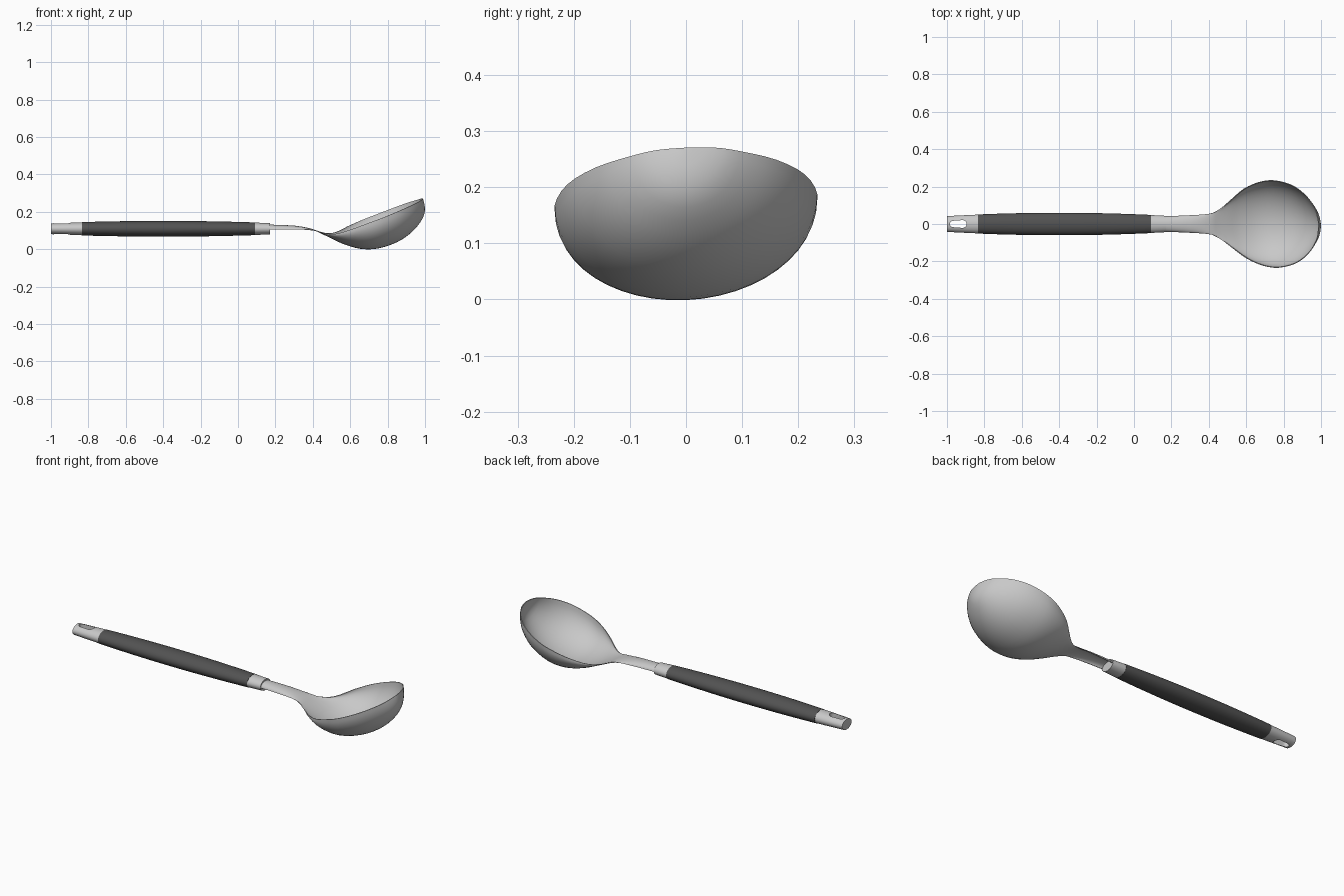
import bpy, bmesh, math

cube = bpy.data.objects.get("Cube")
if cube:
    bpy.data.objects.remove(cube, do_unlink=True)


def material(name, value):
    mat = bpy.data.materials.new(name)
    mat.use_nodes = True
    color = (value, value, value, 1)
    mat.diffuse_color = color
    mat.node_tree.nodes["Principled BSDF"].inputs["Base Color"].default_value = color
    return mat


steel = material("brushed steel", 0.58)
rubber = material("dark grip", 0.085)


def activate(obj):
    bpy.ops.object.select_all(action="DESELECT")
    obj.select_set(True)
    bpy.context.view_layer.objects.active = obj


def loft(name, rings, mat, closed):
    """Skin a list of equally long point rows; closed rows become a capped tube."""
    bm = bmesh.new()
    rows = [[bm.verts.new(p) for p in ring] for ring in rings]
    count = len(rows[0])
    for a, b in zip(rows, rows[1:]):
        for j in range(count if closed else count - 1):
            k = (j + 1) % count
            bm.faces.new((a[j], a[k], b[k], b[j]))
    if closed:
        bm.faces.new(rows[0])
        bm.faces.new(rows[-1])
    bmesh.ops.remove_doubles(bm, verts=bm.verts, dist=0.0001)
    bmesh.ops.recalc_face_normals(bm, faces=bm.faces)
    mesh = bpy.data.meshes.new(name)
    bm.to_mesh(mesh)
    bm.free()
    mesh.materials.append(mat)
    obj = bpy.data.objects.new(name, mesh)
    bpy.context.collection.objects.link(obj)
    return obj


def smooth(obj):
    activate(obj)
    bpy.ops.object.shade_smooth_by_angle(angle=math.radians(40))


# Handle: an oval bar, fullest near its middle, in three sections
AXIS_Z = 0.109


def handle_section(name, start, end, mat, steps, extra=0):
    rings = []
    for i in range(steps + 1):
        x = start + (end - start) * i / steps
        t = (x + 0.4) / 0.6
        w = 0.059 - 0.017 * t * t + extra
        h = 0.041 - 0.012 * t * t + extra
        angles = [math.tau * j / 28 for j in range(28)]
        rings.append([(x, w * math.cos(a), AXIS_Z + h * math.sin(a)) for a in angles])
    return loft(name, rings, mat, True)


end_cap = handle_section("handle_end_cap", -1, -0.835, steel, 4)
grip = handle_section("handle_grip", -0.835, 0.09, rubber, 18, 0.001)
collar = handle_section("handle_collar", 0.09, 0.17, steel, 3)

# Hanging slot cut through the end cap
outline = []
for cx, r, first in ((-0.916, 0.021, -90), (-0.968, 0.017, 90)):
    for i in range(9):
        a = math.radians(first + 22.5 * i)
        outline.append((cx + r * math.cos(a), r * math.sin(a)))
cutter = loft("slot_cutter", [[(x, y, z) for x, y in outline] for z in (0, 0.3)], steel, True)
cutter.hide_render = True
cut = end_cap.modifiers.new("slot", "BOOLEAN")
cut.object = cutter
cut.solver = "EXACT"
activate(end_cap)
bpy.ops.object.modifier_apply(modifier=cut.name)
bpy.data.objects.remove(cutter, do_unlink=True)

# Neck and bowl stations: centre x, centre z, edge x, edge z, half width
stations = [
    (.13, .13, .13, .105, .038),
    (.3, .124, .3, .106, .045),
    (.4, .105, .4, .101, .053),
    (.45, .083, .46, .087, .078),
    (.505, .057, .52, .085, .125),
    (.57, .027, .6, .115, .187),
    (.66, .003, .68, .148, .222),
    (.75, .006, .76, .178, .232),
    (.85, .04, .85, .214, .21),
    (.93, .095, .92, .242, .16),
    (.985, .165, .965, .26, .095),
    (.997, .22, .98, .268, .05),
    (.987, .27, .987, .27, 0),
]


def spline(points, steps):
    """Catmull-Rom interpolation through the stations."""
    padded = [points[0]] + points + [points[-1]]
    out = []
    for p, q, r, s in zip(padded, padded[1:], padded[2:], padded[3:]):
        for i in range(steps):
            t = i / steps
            out.append([b + t * (c - a) / 2 + t * t * (a - 2.5 * b + 2 * c - d / 2)
                        + t ** 3 * (3 * b - 3 * c + d - a) / 2
                        for a, b, c, d in zip(p, q, r, s)])
    return out + [list(points[-1])]


# Sheet with half-oval cross-sections, the bowl set slightly askew
ARC = 24
rows = []
for bx, bz, ex, ez, w in spline(stations, 3):
    skew = min(max((ex - 0.4) / 0.2, 0), 1)
    row = []
    for j in range(ARC + 1):
        a = math.pi * (j / ARC - 0.5)
        y = w * math.sin(a)
        x = ex + (bx - ex) * math.cos(a) - 0.06 * skew * y
        row.append((x, y, ez + (bz - ez) * math.cos(a) + 0.043 * skew * y))
    rows.append(row)
bowl = loft("neck_and_bowl", rows, steel, False)
shell = bowl.modifiers.new("thickness", "SOLIDIFY")
shell.thickness = 0.004
shell.offset = 0
activate(bowl)
bpy.ops.object.modifier_apply(modifier=shell.name)

for part in (end_cap, grip, collar, bowl):
    smooth(part)
